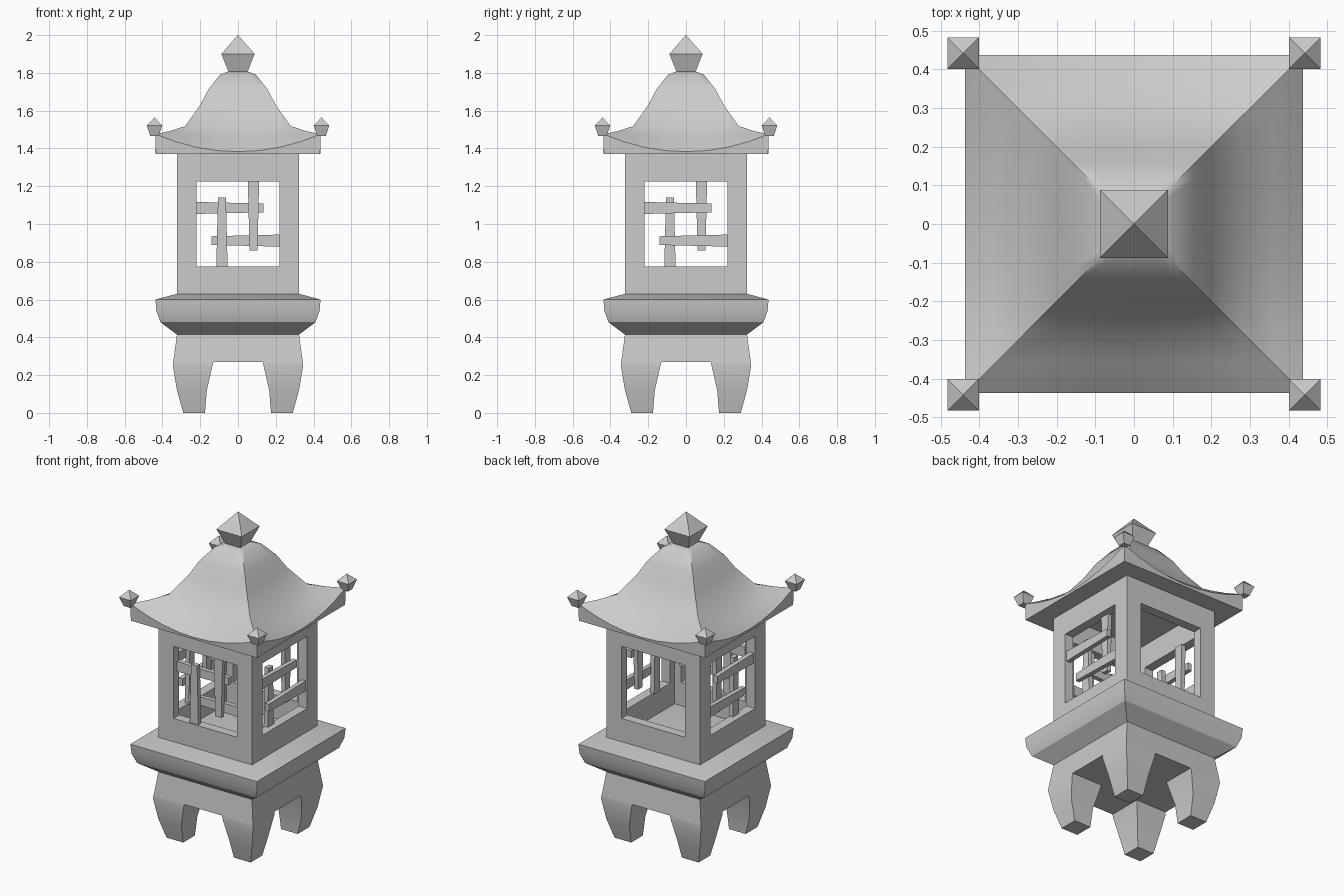
import bpy, bmesh
from math import radians

if "Cube" in bpy.data.objects:
    bpy.data.objects.remove(bpy.data.objects["Cube"])


def finish(name, bm, angle=25):
    bmesh.ops.remove_doubles(bm, verts=bm.verts, dist=1e-5)
    bmesh.ops.recalc_face_normals(bm, faces=bm.faces)
    me = bpy.data.meshes.new(name)
    bm.to_mesh(me)
    bm.free()
    ob = bpy.data.objects.new(name, me)
    bpy.context.collection.objects.link(ob)
    bpy.ops.object.select_all(action='DESELECT')
    ob.select_set(True)
    bpy.context.view_layer.objects.active = ob
    bpy.ops.object.shade_smooth_by_angle(angle=radians(angle))
    return ob


def loft(bm, rings, caps=True):
    """Skin a list of closed point rings."""
    loops = [[bm.verts.new(p) for p in r] for r in rings]
    for a, b in zip(loops, loops[1:]):
        n = len(a)
        for i in range(n):
            bm.faces.new((a[i], a[(i + 1) % n], b[(i + 1) % n], b[i]))
    if caps:
        bm.faces.new(loops[0])
        bm.faces.new(loops[-1])


def square(h, z, cx=0, cy=0, n=1, sag=0):
    """Square ring, each side cut in n, dipping by sag at mid side."""
    pts = []
    for sx, sy, dx, dy in ((-1, -1, 1, 0), (1, -1, 0, 1), (1, 1, -1, 0), (-1, 1, 0, -1)):
        for i in range(n):
            t = 2 * i / n
            dip = sag * (1 - (t - 1) ** 2)
            pts.append((cx + h * (sx + dx * t), cy + h * (sy + dy * t), z - dip))
    return pts


def square_part(name, profile, cx=0, cy=0, angle=25):
    bm = bmesh.new()
    loft(bm, [square(h, z, cx, cy) for h, z in profile])
    return finish(name, bm, angle)


# Legs: each section runs from an inner to an outer distance in x and y
sections = [(0.175, 0.29, 0), (0.165, 0.323, 0.12), (0.135, 0.345, 0.25), (0.13, 0.343, 0.27)]
for sx, sy, side in ((-1, -1, "front_left"), (1, -1, "front_right"),
                     (-1, 1, "back_left"), (1, 1, "back_right")):
    bm = bmesh.new()
    loft(bm, [square((o - i) / 2, z, sx * (i + o) / 2, sy * (i + o) / 2) for i, o, z in sections])
    finish(side + "_leg", bm)
square_part("leg_block", [(0.343, 0.27), (0.323, 0.415)])

# Platform
square_part("platform", [(0.32, 0.412), (0.41, 0.48), (0.432, 0.54), (0.437, 0.60), (0.325, 0.63)])

# Lamp housing: four window walls, outer face -> opening -> inner face
maps = {"front": lambda u, d, z: (u, -d, z), "right": lambda u, d, z: (d, u, z),
        "back": lambda u, d, z: (u, d, z), "left": lambda u, d, z: (-d, u, z)}


def frame(w, z0, z1, d):
    return [(-w, d, z0), (w, d, z0), (w, d, z1), (-w, d, z1)]


OUT, INN = 0.323, 0.265
wall = [frame(OUT, 0.625, 1.372, OUT), frame(0.22, 0.775, 1.225, OUT),
        frame(0.22, 0.775, 1.225, INN), frame(INN, 0.625, 1.372, INN)]
bm = bmesh.new()
for m in maps.values():
    loft(bm, [[m(*p) for p in r] for r in wall], caps=False)
finish("lamp_housing", bm)

# Window lattices on three sides (back stays open); bars taper to the free end
ROOT, TIP = 0.032, 0.023
across = [(-0.225, 1.085, 0.135), (0.225, 0.912, -0.14)]
upright = [(-0.085, 0.77, 1.14), (0.082, 1.23, 0.86)]
for side in ("front", "right", "left"):
    near, far = (0.312, 0.284), (0.286, 0.258)
    up_d, ac_d = (near, far) if side == "front" else (far, near)
    bm = bmesh.new()
    for u0, z, u1 in across:
        loft(bm, [[maps[side](u, d, z + s * w) for d, s in
                   ((ac_d[0], -1), (ac_d[1], -1), (ac_d[1], 1), (ac_d[0], 1))]
                  for u, w in ((u0, ROOT), (u1, TIP))])
    for u, z0, z1 in upright:
        loft(bm, [[maps[side](u + s * w, d, z) for d, s in
                   ((up_d[0], -1), (up_d[1], -1), (up_d[1], 1), (up_d[0], 1))]
                  for z, w in ((z0, ROOT - 0.002), (z1, TIP - 0.002))])
    finish(side + "_lattice", bm)

# Roof: curved hips, eaves dipping at mid side
roof = [(0.435, 1.37, 0), (0.437, 1.475, 0.092), (0.36, 1.492, 0.045), (0.28, 1.518, 0.015),
        (0.2, 1.63, 0), (0.155, 1.715, 0), (0.095, 1.79, 0), (0.05, 1.808, 0)]
bm = bmesh.new()
loft(bm, [square(h, z, n=8, sag=s) for h, z, s in roof])
finish("roof", bm, 38)

# Finials
square_part("top_finial", [(0.048, 1.80), (0.088, 1.90), (0.001, 2.0)])
for sx in (-1, 1):
    for sy in (-1, 1):
        square_part("corner_finial", [(0.022, 1.465), (0.041, 1.522), (0.001, 1.563)],
                    0.442 * sx, 0.442 * sy)
